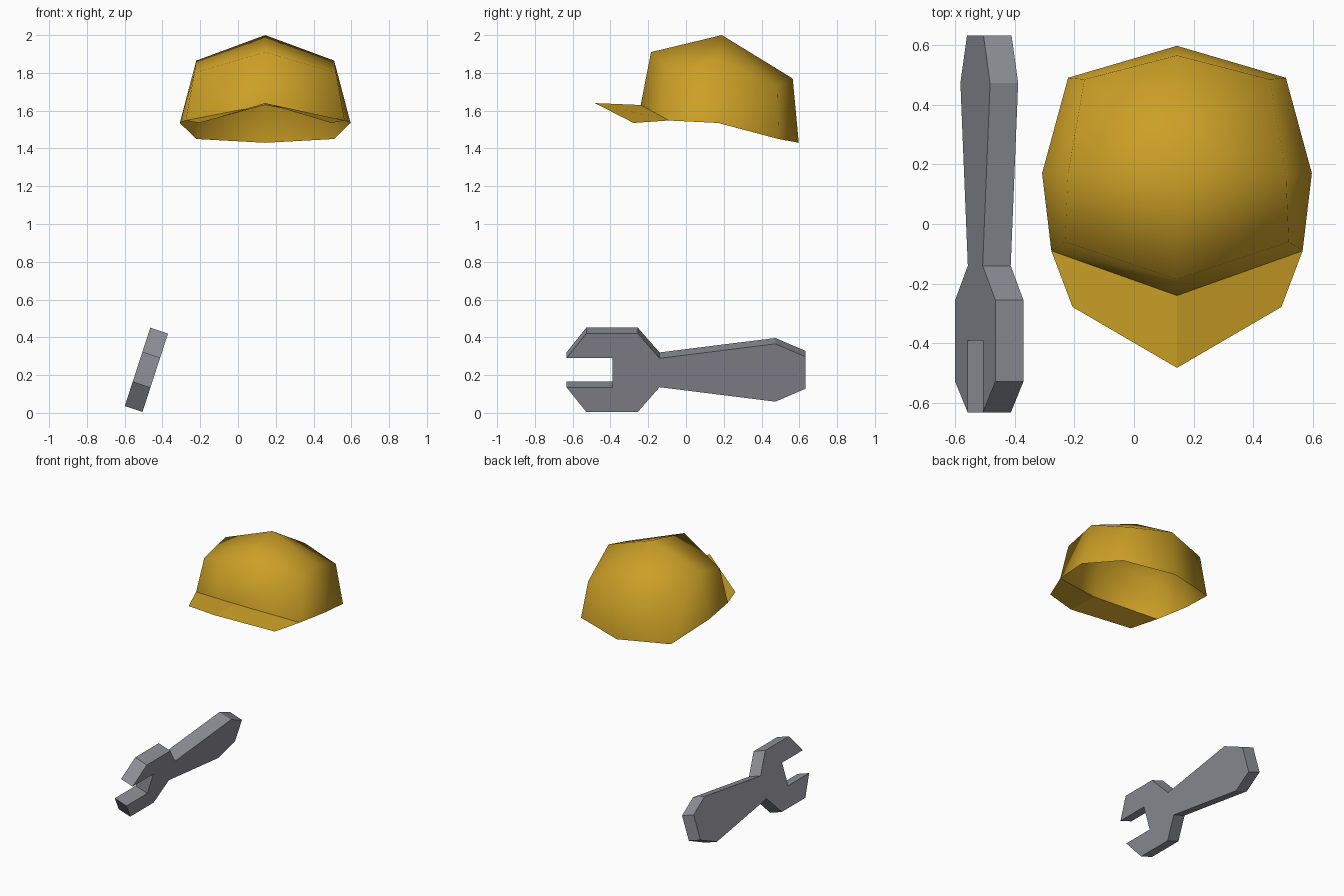
import bpy
import bmesh
from mathutils import Vector

cube = bpy.data.objects.get("Cube")
if cube:
    bpy.data.objects.remove(cube, do_unlink=True)

CAP_X = 0.144  # centre line of the cap


def material(name, rgb):
    mat = bpy.data.materials.new(name)
    mat.use_nodes = True
    color = (*rgb, 1)
    mat.diffuse_color = color
    bsdf = next(n for n in mat.node_tree.nodes if n.type == "BSDF_PRINCIPLED")
    bsdf.inputs["Base Color"].default_value = color
    return mat


def finish(name, bm, mat, smooth):
    mesh = bpy.data.meshes.new(name)
    for face in bm.faces:
        face.smooth = smooth
    bm.to_mesh(mesh)
    bm.free()
    mesh.materials.append(mat)
    obj = bpy.data.objects.new(name, mesh)
    bpy.context.collection.objects.link(obj)
    return obj


def mirrored_row(bm, half):
    """Row of vertices from right to left; the last half point is on the centre line."""
    points = [(-x, y, z) for x, y, z in half[:-1]] + half[::-1]
    return [bm.verts.new((CAP_X + x, y, z)) for x, y, z in points]


yellow = material("cap yellow", (0.6, 0.35, 0.02))
grey = material("wrench grey", (0.28, 0.285, 0.32))

# Cap dome: rim loop, upper loop and crown point (half loops run back to front)
rim_half = [(0.365, 0.49, 1.45), (0.452, 0.17, 1.535),
            (0.421, -0.09, 1.548), (0, -0.24, 1.63)]
upper_half = [(0.31, 0.485, 1.73), (0.365, 0.17, 1.865),
              (0.375, -0.06, 1.8), (0, -0.185, 1.91)]
bm = bmesh.new()
rim = mirrored_row(bm, rim_half) + [bm.verts.new((CAP_X, 0.597, 1.43))]
upper = mirrored_row(bm, upper_half) + [bm.verts.new((CAP_X, 0.565, 1.77))]
crown = bm.verts.new((CAP_X, 0.19, 2.0))
for i in range(len(rim)):
    j = (i + 1) % len(rim)
    bm.faces.new((rim[i], rim[j], upper[j], upper[i]))
    bm.faces.new((upper[i], upper[j], crown))
finish("cap_dome", bm, yellow, True)

# Cap brim: thin sheet joined to the front of the rim
bm = bmesh.new()
inner = mirrored_row(bm, rim_half[2:])
outer = mirrored_row(bm, [(0.35, -0.278, 1.535), (0, -0.482, 1.64)])
for i in range(2):
    bm.faces.new((outer[i], outer[i + 1], inner[i + 1], inner[i]))
finish("cap_brim", bm, yellow, False)

# Wrench: upper half outline (along y, half height), mirrored, tilted and thickened
half = [(-0.39, 0.0775), (-0.632, 0.0775), (-0.528, 0.2075), (-0.255, 0.2075),
        (-0.14, 0.0765), (0.473, 0.153), (0.632, 0.085)]
outline = half + [(y, -h) for y, h in reversed(half)]
centre = Vector((-0.438, 0, 0.2125))
tilt = Vector((0.135, 0, 0.415)) / 0.415
thickness = Vector((-0.094, 0, 0.031))
bm = bmesh.new()
face = bm.faces.new([bm.verts.new(centre + tilt * h + Vector((0, y, 0)))
                     for y, h in outline])
side = bmesh.ops.extrude_face_region(bm, geom=[face], use_keep_orig=True)
bmesh.ops.translate(bm, vec=thickness,
                    verts=[v for v in side["geom"] if isinstance(v, bmesh.types.BMVert)])
bmesh.ops.recalc_face_normals(bm, faces=bm.faces)
finish("wrench", bm, grey, False)
